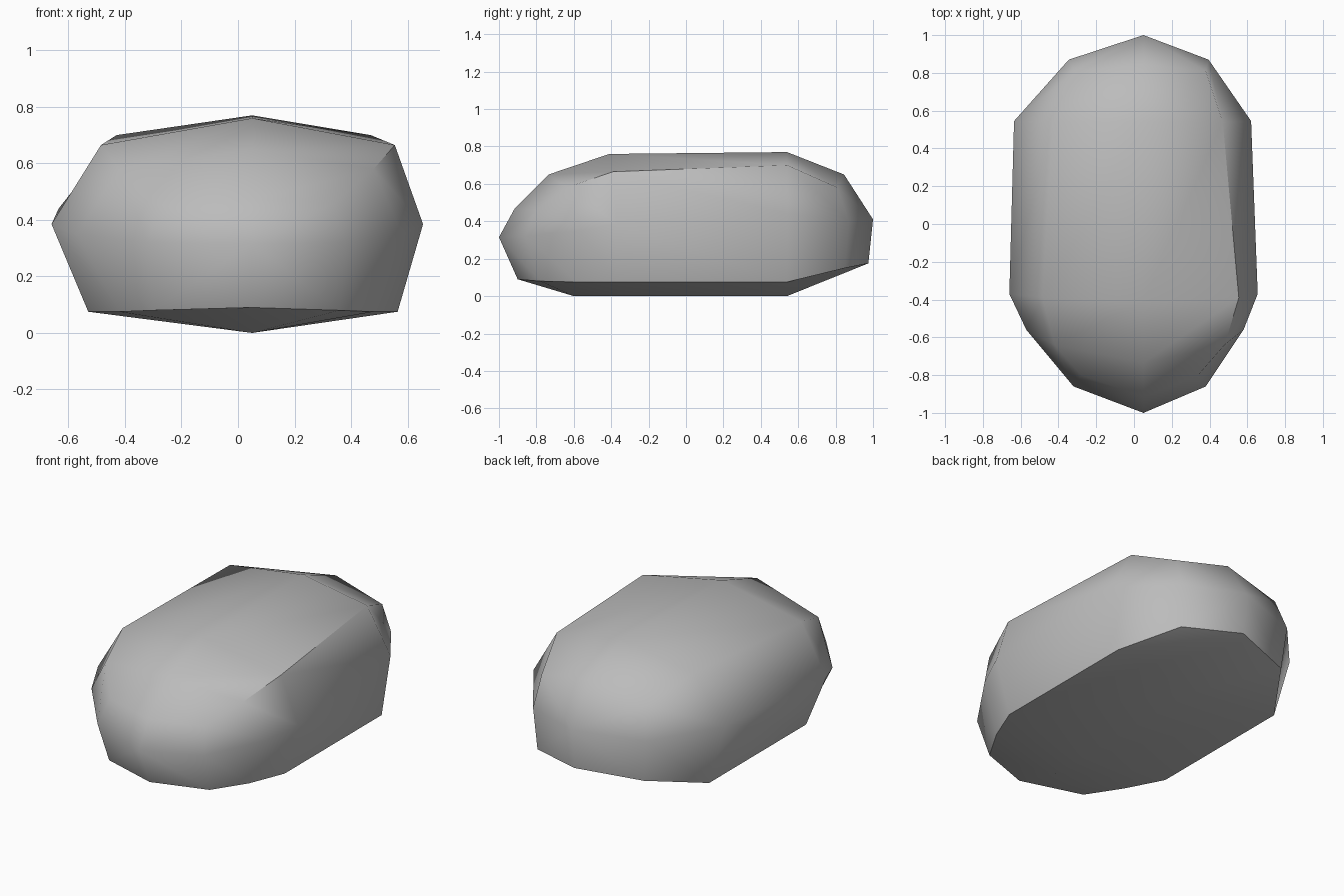
import bpy, bmesh, math

if "Cube" in bpy.data.objects:
    bpy.data.objects.remove(bpy.data.objects["Cube"])

# grey stone colour
grey = bpy.data.materials.new("stone_grey")
grey.diffuse_color = (0.5, 0.5, 0.5, 1)
grey.use_nodes = True
grey.node_tree.nodes["Principled BSDF"].inputs["Base Color"].default_value = grey.diffuse_color

MID = 0.05  # x of the ridge line
# Cross-sections, front to back:
# (ridge y,z), (shoulder left x, right x, y, z), (flank ...), (base corner ...), (keel y,z)
SECTIONS = [
    ((-0.915, 0.47), (-0.28, 0.34, -0.80, 0.46), (-0.32, 0.38, -0.86, 0.32), (-0.30, 0.36, -0.78, 0.08), (-0.90, 0.09)),
    ((-0.735, 0.65), (-0.42, 0.48, -0.64, 0.58), (-0.57, 0.58, -0.56, 0.35), (-0.42, 0.48, -0.58, 0.075), (-0.60, 0.0)),
    ((-0.41, 0.76), (-0.485, 0.555, -0.39, 0.665), (-0.66, 0.655, -0.37, 0.385), (-0.53, 0.565, -0.37, 0.075), (-0.37, 0.0)),
    ((0.54, 0.77), (-0.43, 0.47, 0.54, 0.70), (-0.635, 0.62, 0.545, 0.44), (-0.53, 0.565, 0.54, 0.075), (0.54, 0.0)),
    ((0.845, 0.65), (-0.31, 0.38, 0.81, 0.58), (-0.345, 0.395, 0.87, 0.40), (-0.32, 0.38, 0.85, 0.15), (0.975, 0.175)),
]

bm = bmesh.new()


def ring(section):
    ridge, *sides, keel = section
    pts = [(MID, *ridge)]
    pts += [(r, y, z) for l, r, y, z in sides]
    pts += [(MID, *keel)]
    pts += [(l, y, z) for l, r, y, z in reversed(sides)]
    return [bm.verts.new(p) for p in pts]


rings = [ring(s) for s in SECTIONS]
n = len(rings[0])
# skin between the sections
for a, b in zip(rings, rings[1:]):
    for i in range(n):
        j = (i + 1) % n
        bm.faces.new((a[i], a[j], b[j], b[i]))
# pointed nose and tail
for loop, tip in ((rings[0], (MID, -1, 0.315)), (rings[-1], (MID, 1, 0.41))):
    v = bm.verts.new(tip)
    for i in range(n):
        bm.faces.new((loop[i], loop[(i + 1) % n], v))
bmesh.ops.recalc_face_normals(bm, faces=bm.faces)

mesh = bpy.data.meshes.new("rounded_stone")
bm.to_mesh(mesh)
bm.free()
mesh.materials.append(grey)
stone = bpy.data.objects.new("rounded_stone", mesh)
bpy.context.collection.objects.link(stone)
bpy.context.view_layer.objects.active = stone
stone.select_set(True)
bpy.ops.object.shade_smooth_by_angle(angle=math.radians(50))
